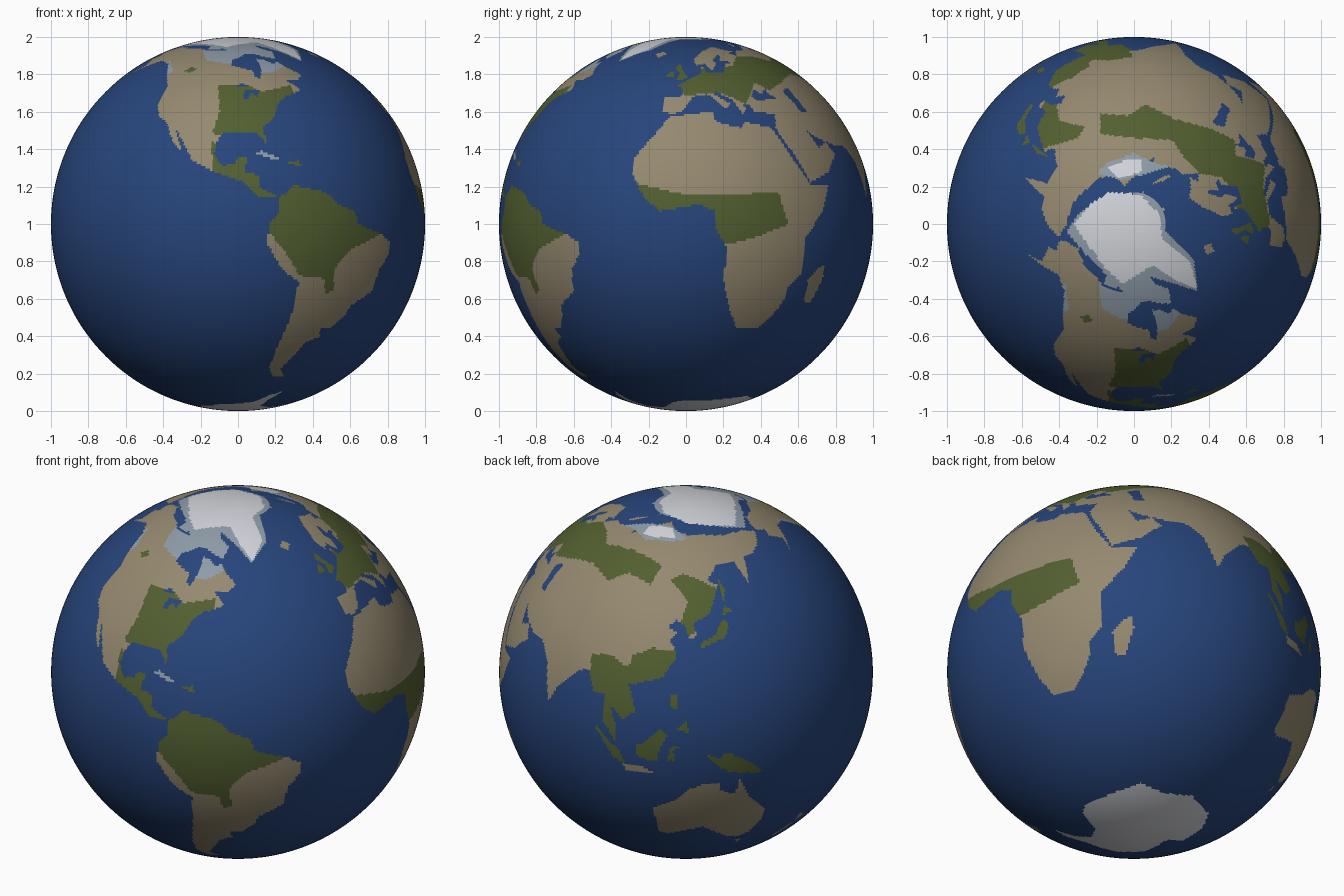
import bpy
import math

cube = bpy.data.objects.get("Cube")
if cube:
    bpy.data.objects.remove(cube, do_unlink=True)

# Globe body, fine enough for the coastlines to follow its faces
bpy.ops.mesh.primitive_uv_sphere_add(segments=480, ring_count=240, radius=1, location=(0, 0, 1))
globe = bpy.context.object
globe.name = "globe"
bpy.ops.object.shade_smooth()


def make_material(name, colour):
    material = bpy.data.materials.new(name)
    material.use_nodes = True
    material.diffuse_color = (*colour, 1)
    material.node_tree.nodes["Principled BSDF"].inputs["Base Color"].default_value = (*colour, 1)
    globe.data.materials.append(material)
    return len(globe.data.materials) - 1


ocean = make_material("ocean blue", (0.02, 0.06, 0.2))
land = make_material("dry land", (0.3, 0.25, 0.16))
forest = make_material("forest green", (0.085, 0.115, 0.03))
ice = make_material("ice white", (0.65, 0.66, 0.7))
tundra = make_material("frosty grey", (0.27, 0.33, 0.39))

# Each face centre as longitude and latitude, and as plan position in percent
degree_points, north_points, south_points = [], [], []
for face in globe.data.polygons:
    x, y, z = face.center.normalized()
    longitude = (math.degrees(math.atan2(y, x)) + 170) % 360 - 170
    degree_points.append((face, longitude, math.degrees(math.asin(z))))
    (north_points if z > 0 else south_points).append((face, 100 * x, 100 * y))


def is_inside(u, v, outline):
    inside = False
    previous_u, previous_v = outline[-1]
    for next_u, next_v in outline:
        if (next_v > v) != (previous_v > v):
            if u < next_u + (v - next_v) * (previous_u - next_u) / (previous_v - next_v):
                inside = not inside
        previous_u, previous_v = next_u, next_v
    return inside


def paint(material, outline, over=None, points=degree_points):
    """Colour the faces inside an outline, or only those already coloured 'over'."""
    low_u, high_u = min(p[0] for p in outline), max(p[0] for p in outline)
    low_v, high_v = min(p[1] for p in outline), max(p[1] for p in outline)
    for face, u, v in points:
        if low_u <= u <= high_u and low_v <= v <= high_v:
            if (over is None or face.material_index == over) and is_inside(u, v, outline):
                face.material_index = material


# Continents
north_america = [
    (-168, 66), (-166, 68), (-156, 71), (-141, 70), (-127, 70), (-115, 68), (-95, 68), (-94, 72),
    (-85, 69), (-82, 67), (-87, 64), (-94, 61), (-94, 58), (-82, 55), (-82, 52), (-79, 51),
    (-77, 57), (-78, 62), (-72, 61), (-69, 59), (-65, 60), (-62, 57), (-56, 53), (-60, 50),
    (-66, 50), (-61, 46), (-66, 44), (-70, 43), (-74, 40), (-76, 35), (-81, 31), (-80, 25),
    (-83, 29), (-90, 29), (-95, 29), (-97, 27), (-98, 22), (-95, 18), (-91, 19), (-90, 21),
    (-87, 21), (-88, 16), (-83, 15), (-83, 11), (-77, 8), (-83, 8), (-88, 13), (-97, 16),
    (-105, 20), (-109, 26), (-113, 31), (-109, 23), (-112, 25), (-117, 33), (-121, 35),
    (-124, 40), (-124, 48), (-131, 55), (-136, 59), (-146, 61), (-152, 59), (-164, 54),
    (-158, 58), (-165, 62), (-161, 64)]
south_america = [
    (-77, 8), (-72, 12), (-62, 10), (-57, 6), (-51, 4), (-50, 0), (-44, -2), (-40, -3),
    (-35, -6), (-35, -9), (-39, -14), (-40, -21), (-48, -26), (-49, -29), (-54, -34), (-58, -34),
    (-57, -37), (-62, -39), (-66, -46), (-69, -51), (-65, -55), (-71, -55), (-75, -50), (-74, -42),
    (-71, -30), (-70, -18), (-76, -14), (-81, -6), (-80, 1), (-77, 4)]
europe = [
    (-9, 37), (-9, 43), (-2, 43), (-1, 46), (-4, 48), (2, 51), (8, 54), (8, 57), (10, 57),
    (11, 54), (20, 54), (22, 57), (24, 59), (30, 60), (22, 61), (25, 65), (21, 64), (17, 61),
    (18, 59), (14, 55), (11, 59), (6, 58), (5, 62), (14, 68), (25, 71), (40, 67), (33, 66),
    (38, 64), (45, 68), (61, 69), (61, 40), (26, 40), (23, 40), (24, 38), (22, 36), (19, 42),
    (13, 45), (12, 44), (18, 40), (16, 38), (12, 42), (9, 44), (3, 43), (0, 39), (-2, 37), (-5, 36)]
middle_east = [
    (26, 40), (27, 37), (36, 36), (34, 31), (35, 28), (39, 21), (43, 13), (52, 16), (59, 22),
    (56, 26), (51, 24), (48, 30), (51, 28), (57, 26), (62, 25), (62, 45), (36, 45)]
asia = [
    (60, 25), (67, 25), (73, 20), (77, 8), (80, 14), (87, 21), (91, 22), (94, 16), (98, 16),
    (98, 8), (103, 1), (103, 6), (100, 13), (105, 9), (109, 12), (106, 20), (110, 21), (117, 23),
    (122, 30), (119, 35), (122, 37), (118, 39), (121, 41), (125, 39), (126, 35), (129, 36),
    (128, 40), (135, 43), (141, 52), (136, 54), (143, 59), (155, 59), (157, 51), (163, 60),
    (170, 60), (179, 62), (190, 66), (180, 69), (160, 70), (140, 72), (128, 72), (113, 74),
    (104, 78), (87, 75), (80, 72), (73, 68), (72, 73), (67, 70), (60, 69)]
africa = [
    (-17, 15), (-17, 21), (-10, 30), (-6, 35), (10, 37), (11, 33), (20, 31), (22, 33), (32, 31),
    (34, 27), (37, 21), (43, 12), (51, 12), (47, 4), (40, -4), (40, -15), (35, -20), (35, -24),
    (32, -29), (27, -34), (19, -34), (15, -27), (12, -17), (13, -8), (9, -1), (9, 4), (4, 6),
    (-8, 4), (-13, 8)]
australia = [
    (114, -22), (115, -34), (118, -35), (124, -33), (131, -31), (137, -35), (141, -38),
    (146, -39), (150, -37), (153, -31), (153, -26), (146, -19), (142, -11), (141, -17),
    (136, -15), (136, -12), (131, -12), (126, -14), (122, -18)]
for outline in (north_america, south_america, europe, middle_east, asia, africa, australia):
    paint(land, outline)

# Islands
madagascar = [(44, -25), (43, -17), (49, -12), (50, -16), (47, -25)]
iceland = [(-23, 65), (-18, 67), (-14, 65), (-19, 63)]
java = [(105, -6), (111, -6), (115, -8), (106, -8)]
new_zealand_north = [(173, -35), (178, -38), (175, -41), (174, -39)]
new_zealand_south = [(173, -40), (174, -42), (169, -47), (166, -46)]
tasmania = [(145, -41), (148, -41), (147, -44)]
arctic_island = [(52, 71), (56, 74), (67, 77), (57, 72)]
for outline in (madagascar, iceland, java, new_zealand_north, new_zealand_south, tasmania,
                arctic_island):
    paint(land, outline)
britain = [(-5, 50), (1, 51), (0, 53), (-2, 56), (-3, 59), (-6, 57), (-3, 54), (-4, 52)]
ireland = [(-10, 52), (-8, 55), (-6, 54), (-6, 52)]
japan_south = [(130, 32), (131, 34), (136, 36), (140, 41), (142, 39), (140, 35), (136, 34)]
japan_north = [(140, 42), (142, 45), (145, 43)]
sakhalin = [(142, 46), (142, 54), (144, 50)]
luzon = [(120, 14), (120, 18), (122, 18), (122, 14), (124, 13)]
mindanao = [(122, 7), (125, 10), (126, 6)]
sumatra = [(95, 6), (98, 4), (104, -2), (106, -6), (102, -4)]
borneo = [(109, 1), (112, 2), (117, 7), (119, 5), (117, 1), (116, -4), (110, -3)]
sulawesi = [(119, -5), (120, 1), (125, 2), (121, 0), (122, -5), (120, -3)]
new_guinea = [(131, -1), (135, -3), (138, -1), (146, -6), (150, -10), (143, -9), (138, -8), (133, -4)]
hispaniola = [(-74, 19), (-70, 20), (-69, 18)]
for outline in (britain, ireland, japan_south, japan_north, sakhalin, luzon, mindanao, sumatra,
                borneo, sulawesi, new_guinea, hispaniola):
    paint(forest, outline)
baffin = [(-65, 62), (-78, 65), (-73, 68), (-89, 71), (-85, 74), (-75, 72), (-62, 67)]
victoria = [(-117, 69), (-105, 69), (-102, 73), (-118, 73)]
cuba = [(-84, 22), (-82, 23), (-75, 20), (-77, 20)]
for outline in (baffin, victoria, cuba):
    paint(tundra, outline)

# Woodland and frosty belts, laid on dry land only
eastern_woods = [(-99, 48), (-85, 48), (-80, 45), (-70, 47), (-65, 48), (-66, 42), (-79, 24), (-99, 29), (-97, 37)]
northern_wood = [(-120, 55), (-117, 57), (-113, 56), (-116, 54)]
isthmus_woods = [(-99, 26), (-85, 22), (-76, 7), (-85, 7), (-98, 15)]
amazon_woods = [
    (-81, 5), (-80, -3), (-75, -9), (-70, -16), (-61, -17), (-60, -22), (-57, -21), (-58, -14),
    (-53, -8), (-40, -3), (-48, 6), (-62, 12), (-75, 13)]
congo_woods = [
    (-18, 13), (0, 9), (15, 9), (30, 10), (33, 0), (22, -4), (14, -6), (5, -5), (-20, 3)]
monsoon_woods = [
    (91, 27), (98, 28), (105, 25), (106, 29), (113, 32), (123, 31), (122, 15), (105, -2), (92, 5)]
for outline in (eastern_woods, northern_wood, isthmus_woods, amazon_woods, congo_woods, monsoon_woods):
    paint(forest, outline, over=land)
european_woods = [
    (22, 56), (41, 51), (54, 45), (54, 37), (70, 32), (69, 19), (73, 0), (60, -10), (55, 0),
    (55, 15), (47, 25), (35, 27), (27, 35), (22, 43)]
siberian_woods = [(22, 56), (6, 64), (-3, 58), (-18, 59), (-18, 48), (0, 46), (18, 45), (22, 43)]
far_east_woods = [(-48, 65), (-42, 68), (-40, 55), (-26, 52), (-30, 46), (-50, 40), (-55, 50)]
for outline in (european_woods, siberian_woods, far_east_woods):
    paint(forest, outline, over=land, points=north_points)
canadian_frost = [(-122, 70), (-110, 61), (-95, 59), (-80, 54), (-72, 54), (-62, 58), (-60, 75), (-120, 75)]
coastal_frost = [(-142, 59), (-138, 61), (-127, 55), (-130, 52)]
for outline in (canadian_frost, coastal_frost):
    paint(tundra, outline, over=land)

# Inland seas and lakes
black_sea = [(28, 43), (31, 46), (34, 44), (39, 47), (37, 45), (41, 42), (36, 42), (31, 41)]
caspian_sea = [(47, 45), (52, 47), (53, 41), (54, 37), (50, 37), (49, 41)]
upper_lake = [(-92, 47), (-88, 49), (-84, 47)]
middle_lakes = [(-88, 42), (-87, 46), (-80, 46), (-82, 43), (-84, 45), (-86, 42)]
for outline in (black_sea, caspian_sea, upper_lake, middle_lakes):
    paint(ocean, outline)

# Polar caps, outlined in plan
arctic_fringe = [
    (-18, 14), (5, 17), (16, 8), (17, -4), (32, -19), (34, -36), (22, -32), (8, -28), (18, -40),
    (0, -42), (-12, -30), (-26, -16), (-36, -4), (-30, 5)]
siberian_fringe = [(-20, 27), (-15, 32), (0, 38), (12, 32), (20, 31), (4, 26), (-8, 24)]
arctic_ice = [
    (-13, 17), (3, 16), (14, 5), (15, -8), (30, -20), (34, -35), (22, -30), (10, -22), (-6, -32),
    (-15, -24), (-21, -16), (-29, -5), (-32, 0), (-23, 11)]
siberian_ice = [(-14, 30), (-5, 34), (4, 34), (4, 28), (-8, 24)]
antarctica = [
    (34, 0), (30, 18), (23, 33), (9, 35), (-7, 40), (-26, 31), (-32, 19), (-30, 5), (-20, 4),
    (-20, -14), (-9, -26), (8, -30), (17, -37), (24, -38), (16, -30), (12, -21), (17, -12), (30, -7)]
for material, outline in ((tundra, arctic_fringe), (tundra, siberian_fringe), (ice, arctic_ice), (ice, siberian_ice)):
    paint(material, outline, points=north_points)
paint(ice, antarctica, points=south_points)
